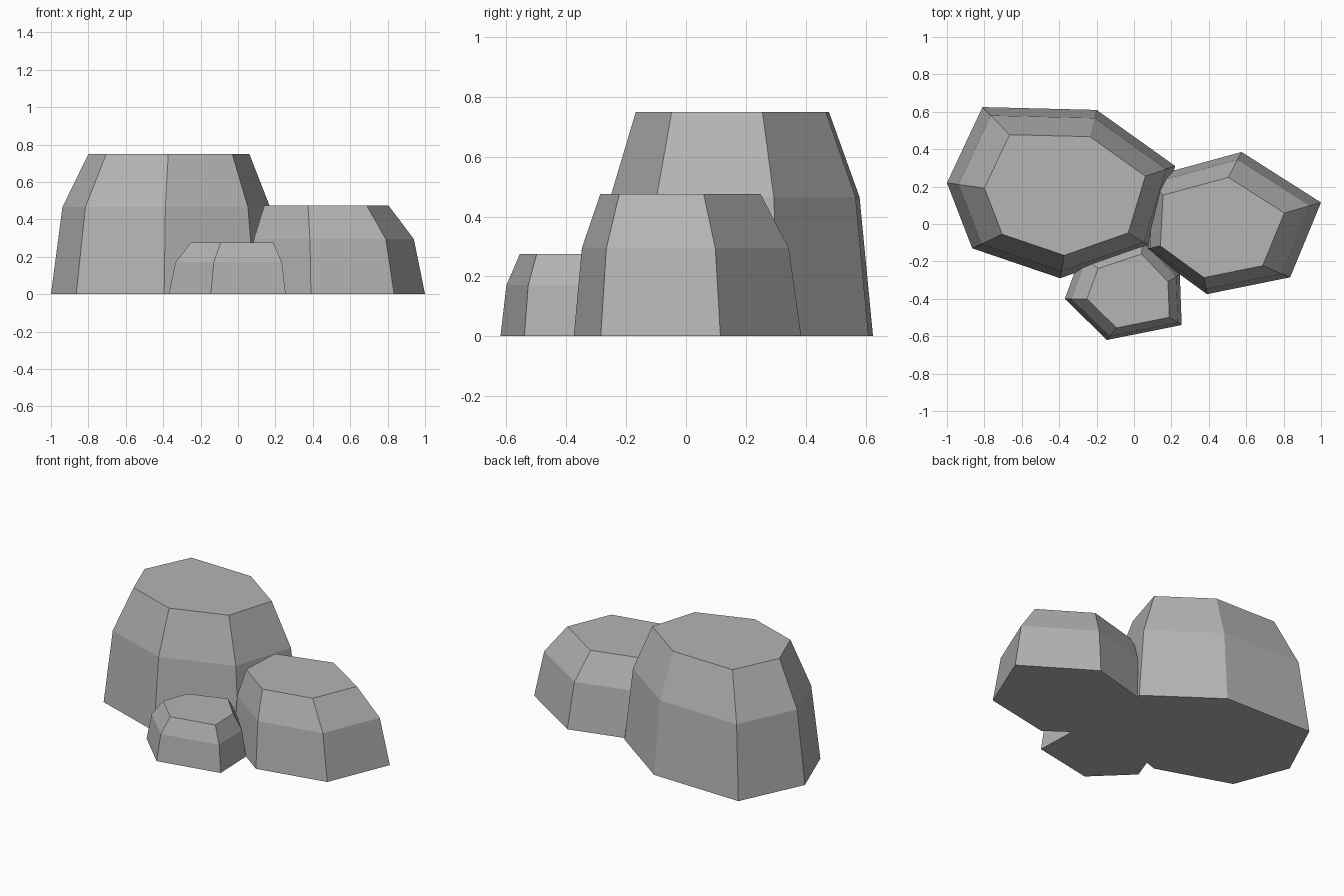
import bpy
import bmesh

cube = bpy.data.objects.get("Cube")
if cube:
    bpy.data.objects.remove(cube, do_unlink=True)

# Single stone colour
stone = bpy.data.materials.new("stone grey")
stone.use_nodes = True
colour = (0.46, 0.46, 0.46, 1.0)
stone.diffuse_color = colour
bsdf = next(n for n in stone.node_tree.nodes if n.type == 'BSDF_PRINCIPLED')
bsdf.inputs["Base Color"].default_value = colour
bsdf.inputs["Roughness"].default_value = 0.9


def make_rock(name, centre, height, outline):
    """Raise a footprint in two tapering tiers towards its centre."""
    cx, cy = centre
    bm = bmesh.new()
    rings = []
    for level, scale in ((0, 1), (0.62, 0.91), (1, 0.705)):
        rings.append([bm.verts.new((cx + (x - cx) * scale,
                                    cy + (y - cy) * scale,
                                    height * level)) for x, y in outline])
    count = len(outline)
    for low, high in zip(rings, rings[1:]):
        for i in range(count):
            j = (i + 1) % count
            bm.faces.new((low[i], low[j], high[j], high[i]))
    bm.faces.new(rings[-1])
    bm.faces.new(rings[0][::-1])
    bmesh.ops.recalc_face_normals(bm, faces=bm.faces)
    mesh = bpy.data.meshes.new(name)
    bm.to_mesh(mesh)
    bm.free()
    mesh.materials.append(stone)
    bpy.context.collection.objects.link(bpy.data.objects.new(name, mesh))


# Footprints run counter-clockwise from the left
make_rock("large_rock", (-0.32, 0.125), 0.75,
          [(-1, 0.22), (-0.865, -0.13), (-0.395, -0.29), (0.09, -0.12),
           (0.22, 0.31), (-0.2, 0.61), (-0.81, 0.625)])
make_rock("medium_rock", (0.335, -0.075), 0.475,
          [(0.06, -0.135), (0.39, -0.375), (0.835, -0.285), (1, 0.115),
           (0.575, 0.385), (0.08, 0.25)])
make_rock("small_rock", (0.03, -0.4), 0.275,
          [(-0.37, -0.4), (-0.145, -0.62), (0.255, -0.54), (0.245, -0.27),
           (0.045, -0.06), (-0.285, -0.17)])
